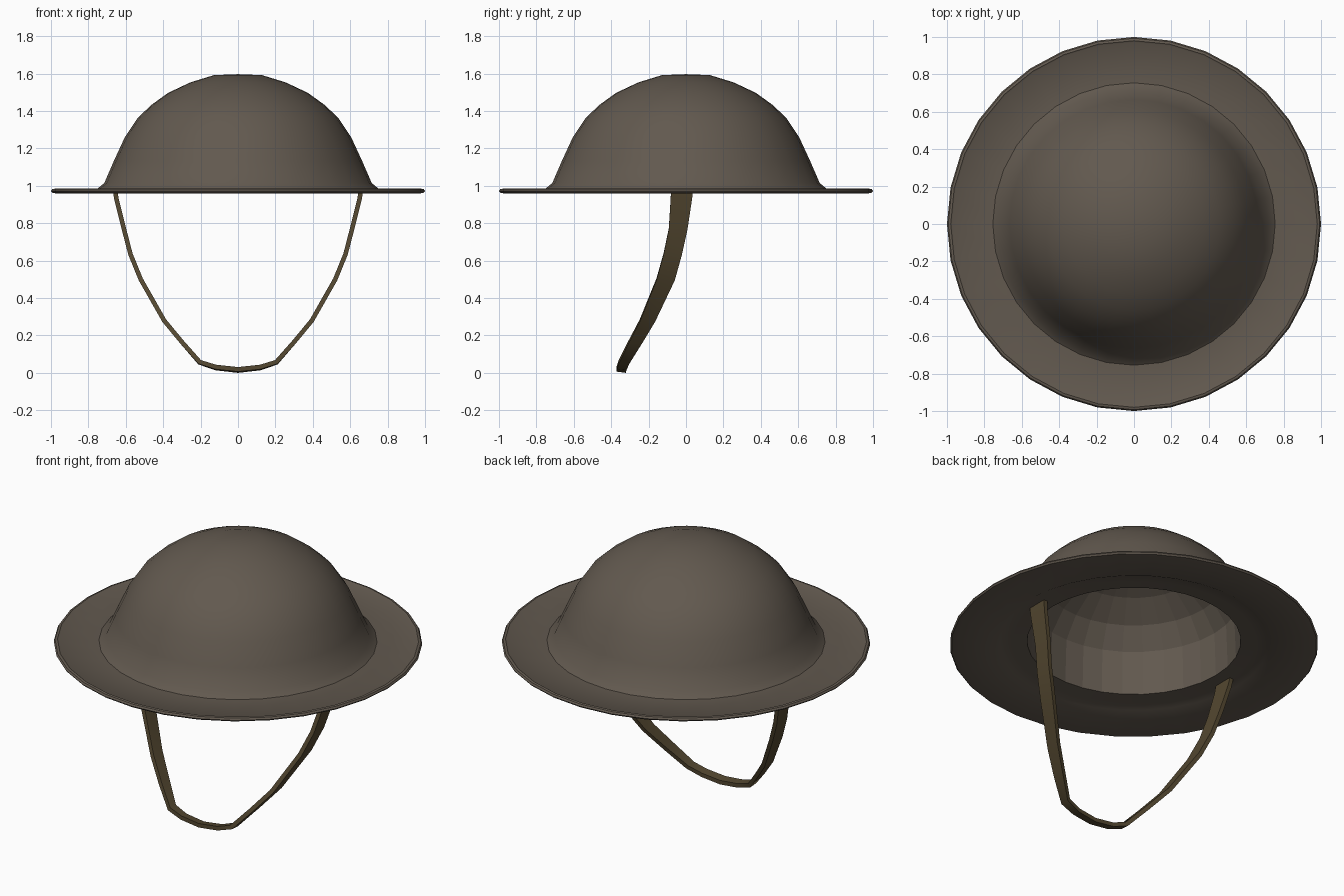
import bpy, bmesh, math
from mathutils import Vector

if "Cube" in bpy.data.objects:
    bpy.data.objects.remove(bpy.data.objects["Cube"])

SIDES = 32


def material(name, rgb):
    m = bpy.data.materials.new(name)
    m.diffuse_color = (*rgb, 1)
    m.use_nodes = True
    m.node_tree.nodes["Principled BSDF"].inputs["Base Color"].default_value = m.diffuse_color
    return m


def make_object(name, bm, mat, angle=None):
    bmesh.ops.remove_doubles(bm, verts=bm.verts, dist=1e-5)
    mesh = bpy.data.meshes.new(name)
    bm.to_mesh(mesh)
    bm.free()
    mesh.materials.append(mat)
    ob = bpy.data.objects.new(name, mesh)
    bpy.context.collection.objects.link(ob)
    if angle:
        bpy.ops.object.select_all(action='DESELECT')
        ob.select_set(True)
        bpy.context.view_layer.objects.active = ob
        bpy.ops.object.shade_smooth_by_angle(angle=math.radians(angle))
    return ob


def lathe(name, profile, mat, angle=None):
    """Spin an (r, z) profile round the z axis; r = 0 ends close to a fan."""
    bm = bmesh.new()
    rings = []
    for r, z in profile:
        if r == 0:
            rings.append([bm.verts.new((0, 0, z))] * SIDES)
        else:
            rings.append([bm.verts.new((r * math.cos(t), r * math.sin(t), z))
                          for t in (2 * math.pi * i / SIDES for i in range(SIDES))])
    for a, b in zip(rings, rings[1:]):
        for i in range(SIDES):
            j = (i + 1) % SIDES
            quad = [a[i], a[j], b[j], b[i]]
            bm.faces.new(list(dict.fromkeys(quad)))
    return make_object(name, bm, mat, angle)


steel = material("drab steel", (0.122, 0.100, 0.078))
leather = material("brown leather", (0.088, 0.064, 0.030))

# Outer shell: underside of brim, rolled rim, top of brim, flare and dome
lathe("helmet_shell", [
    (0.58, 0.99), (0.66, 0.983), (0.73, 0.977), (0.755, 0.965), (0.975, 0.96),
    (0.993, 0.963), (1.0, 0.972), (0.993, 0.982), (0.98, 0.985), (0.972, 0.98),
    (0.755, 0.982), (0.715, 1.015), (0.665, 1.13), (0.605, 1.26), (0.535, 1.365),
    (0.46, 1.435), (0.374, 1.497), (0.255, 1.553), (0.128, 1.592), (0, 1.597)],
    steel, 35)

# Faceted inside: upright head band, then the inner dome
lathe("inner_shell", [
    (0, 1.565), (0.2, 1.54), (0.36, 1.468), (0.49, 1.37), (0.57, 1.25), (0.58, 0.99)],
    steel)

# Chin strap: right half as (x, z, y front, y back), mirrored to the left
half = [(0.66, 0.99, -0.08, 0.04), (0.65, 0.93, -0.082, 0.032),
        (0.61, 0.77, -0.092, 0.008), (0.575, 0.635, -0.12, -0.022),
        (0.52, 0.5, -0.158, -0.06), (0.395, 0.28, -0.247, -0.165),
        (0.30, 0.165, -0.307, -0.235), (0.205, 0.055, -0.36, -0.305),
        (0.12, 0.026, -0.368, -0.318), (0, 0.012, -0.372, -0.322)]
path = half + [(-x, z, f, b) for x, z, f, b in reversed(half[:-1])]
bm = bmesh.new()
rings = []
for i, (x, z, f, b) in enumerate(path):
    p, q = path[max(i - 1, 0)], path[min(i + 1, len(path) - 1)]
    d = Vector((q[0] - p[0], q[1] - p[1])).normalized()
    n = Vector((-d.y, d.x)) * 0.012
    tilt = 0.008 * max(0, 1 - z / 0.1)
    rings.append([bm.verts.new((x + s * n.x, y, z + s * n.y + t * tilt))
                  for s, y, t in ((1, f, 1), (1, b, 0), (-1, b, 0), (-1, f, 1))])
for a, c in zip(rings, rings[1:]):
    for i in range(4):
        j = (i + 1) % 4
        bm.faces.new((a[i], a[j], c[j], c[i]))
bm.faces.new(rings[0])
bm.faces.new(rings[-1])
bmesh.ops.recalc_face_normals(bm, faces=bm.faces)
make_object("chin_strap", bm, leather, 35)
